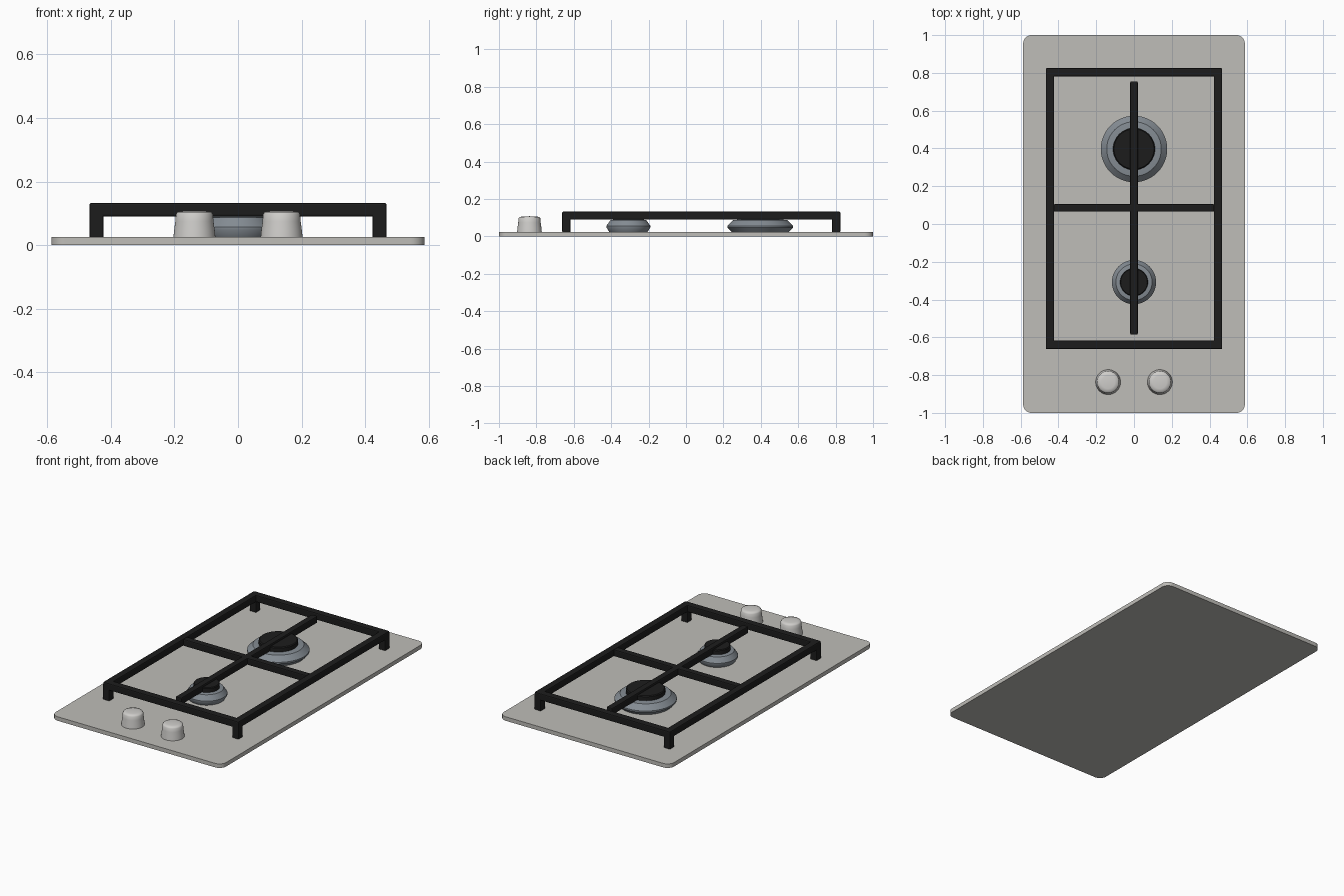
import bpy, bmesh, math
from mathutils import Matrix

old = bpy.data.objects.get("Cube")
if old:
    bpy.data.objects.remove(old, do_unlink=True)


def material(name, rgb, rough=0.5):
    m = bpy.data.materials.new(name)
    m.use_nodes = True
    m.diffuse_color = (*rgb, 1)
    bsdf = m.node_tree.nodes["Principled BSDF"]
    bsdf.inputs["Base Color"].default_value = (*rgb, 1)
    bsdf.inputs["Roughness"].default_value = rough
    return m


steel = material("brushed steel", (0.52, 0.51, 0.48))
iron = material("black cast iron", (0.012, 0.012, 0.012))
alloy = material("burner alloy", (0.23, 0.26, 0.29))
silver = material("knob silver", (0.62, 0.61, 0.59))


def finish(name, bm, mat, smooth_angle=None):
    bmesh.ops.recalc_face_normals(bm, faces=bm.faces[:])
    mesh = bpy.data.meshes.new(name)
    bm.to_mesh(mesh)
    bm.free()
    mesh.materials.append(mat)
    obj = bpy.data.objects.new(name, mesh)
    bpy.context.collection.objects.link(obj)
    if smooth_angle:
        bpy.ops.object.select_all(action="DESELECT")
        obj.select_set(True)
        bpy.context.view_layer.objects.active = obj
        bpy.ops.object.shade_smooth_by_angle(angle=math.radians(smooth_angle))
    return obj


def box(name, x, y, z, mat, bevel=0.006):
    """Bevelled box from (min, max) ranges."""
    bm = bmesh.new()
    size = [r[1] - r[0] for r in (x, y, z)]
    mid = [(r[0] + r[1]) / 2 for r in (x, y, z)]
    bmesh.ops.create_cube(bm, size=1, matrix=Matrix.Translation(mid) @ Matrix.Diagonal((*size, 1)))
    bmesh.ops.bevel(bm, geom=bm.edges[:], offset=bevel, segments=2, profile=0.5, affect="EDGES")
    return finish(name, bm, mat)


def lathe(name, profile, centre, mat, angle=35, steps=48):
    """Spin a (radius, height) profile around a vertical axis."""
    bm = bmesh.new()
    verts = [bm.verts.new((r, 0, z)) for r, z in profile]
    edges = [bm.edges.new(pair) for pair in zip(verts, verts[1:])]
    bmesh.ops.spin(bm, geom=verts + edges, cent=(0, 0, 0), axis=(0, 0, 1),
                   angle=math.tau, steps=steps, use_duplicate=False)
    bmesh.ops.remove_doubles(bm, verts=bm.verts[:], dist=1e-5)
    bmesh.ops.translate(bm, verts=bm.verts[:], vec=(*centre, 0))
    return finish(name, bm, mat, angle)


# Base plate with rounded corners
PLATE = 0.025
bm = bmesh.new()
bmesh.ops.create_cube(bm, size=1, matrix=Matrix.Translation((0, 0, PLATE / 2))
                      @ Matrix.Diagonal((1.174, 2, PLATE, 1)))
corners = [e for e in bm.edges if abs(e.verts[0].co.z - e.verts[1].co.z) > 0.01]
bmesh.ops.bevel(bm, geom=corners, offset=0.045, segments=8, profile=0.5, affect="EDGES")
finish("base_plate", bm, steel, 30)

# Pan support: outer frame, feet and crossing bars
X, FRONT, BACK, W = 0.467, -0.662, 0.825, 0.044
BAR = (0.09, 0.133)
box("frame_front_bar", (-X, X), (FRONT, FRONT + W), BAR, iron)
box("frame_back_bar", (-X, X), (BACK - W, BACK), BAR, iron)
for side, label in ((-1, "right"), (1, "left")):
    xs = sorted((side * X, side * (X - W)))
    box(f"frame_{label}_bar", xs, (FRONT, BACK), BAR, iron)
    for end, y in (("front", FRONT), ("back", BACK - W)):
        box(f"{end}_{label}_foot", xs, (y, y + W), (PLATE - 0.002, 0.125), iron, 0.004)
box("centre_long_bar", (-0.02, 0.02), (-0.586, 0.755), BAR, iron)
box("centre_cross_bar", (-0.425, 0.425), (0.065, 0.105), BAR, iron)

# Burners: flared alloy body with a black cap
for label, y, s in (("large", 0.397, 0.176), ("small", -0.308, 0.117)):
    body = [(0, PLATE), (0.88 * s, PLATE), (s, 0.048), (s, 0.057),
            (0.82 * s, 0.087), (0.62 * s, 0.091), (0, 0.091)]
    lathe(f"{label}_burner_body", body, (0, y), alloy)
    cap = [(0, 0.09), (0.63 * s, 0.09), (0.63 * s, 0.115), (0.6 * s, 0.12), (0, 0.12)]
    lathe(f"{label}_burner_cap", cap, (0, y), iron)

# Control knobs
knob = [(0, PLATE), (0.066, PLATE), (0.064, 0.045), (0.06, 0.075),
        (0.058, 0.097), (0.053, 0.104), (0.035, 0.107), (0, 0.108)]
for side, label in ((-1, "right"), (1, "left")):
    lathe(f"{label}_knob", knob, (side * 0.137, -0.837), silver, 60)
